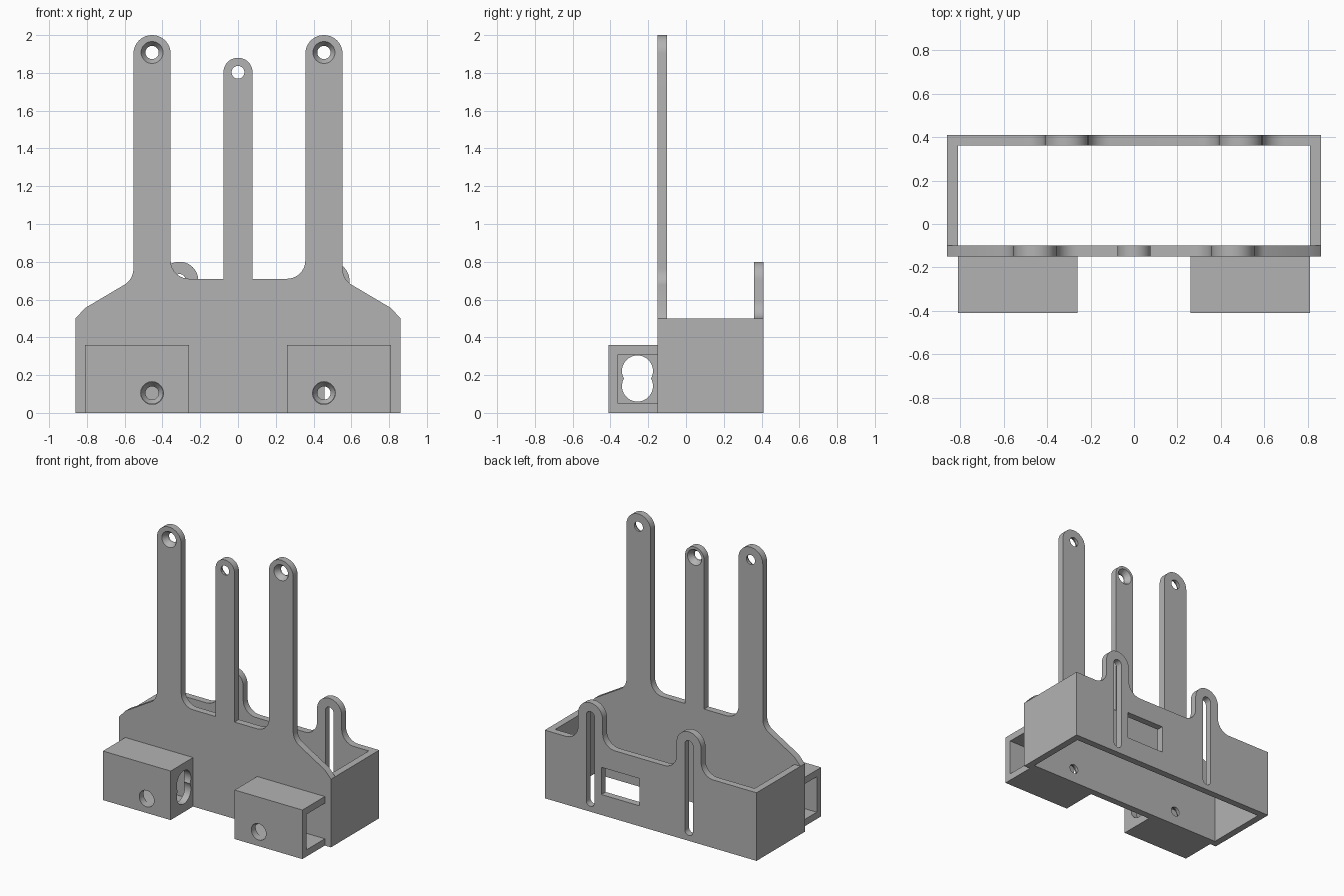
import bpy, bmesh, math
from mathutils import Vector, Matrix

if "Cube" in bpy.data.objects:
    bpy.data.objects.remove(bpy.data.objects["Cube"])

grey = bpy.data.materials.new("plain grey")
grey.diffuse_color = (0.45, 0.45, 0.45, 1)
grey.use_nodes = True
grey.node_tree.nodes["Principled BSDF"].inputs["Base Color"].default_value = grey.diffuse_color


def make(name, bm):
    bmesh.ops.remove_doubles(bm, verts=bm.verts, dist=1e-5)
    bmesh.ops.recalc_face_normals(bm, faces=bm.faces)
    me = bpy.data.meshes.new(name)
    bm.to_mesh(me)
    bm.free()
    me.materials.append(grey)
    ob = bpy.data.objects.new(name, me)
    bpy.context.collection.objects.link(ob)
    return ob


def box(name, x0, x1, y0, y1, z0, z1):
    bm = bmesh.new()
    bmesh.ops.create_cube(bm, size=1)
    for v in bm.verts:
        v.co = ((x0 + x1) / 2 + v.co.x * (x1 - x0),
                (y0 + y1) / 2 + v.co.y * (y1 - y0),
                (z0 + z1) / 2 + v.co.z * (z1 - z0))
    return make(name, bm)


def rounded(points, steps=10):
    """Replace each (x, z, radius) corner by a tangent arc."""
    out = []
    for i, (x, z, r) in enumerate(points):
        p = Vector((x, z))
        if r == 0:
            out.append(p)
            continue
        a = (Vector(points[i - 1][:2]) - p).normalized()
        b = (Vector(points[(i + 1) % len(points)][:2]) - p).normalized()
        half = a.angle(b) / 2
        centre = p + (a + b).normalized() * (r / math.sin(half))
        start = p + a * (r / math.tan(half)) - centre
        end = p + b * (r / math.tan(half)) - centre
        sweep = start.angle_signed(end)
        for k in range(steps + 1):
            t = -sweep * k / steps
            c, s = math.cos(t), math.sin(t)
            out.append(centre + Vector((start.x * c - start.y * s, start.x * s + start.y * c)))
    clean = [q for i, q in enumerate(out) if (q - out[i - 1]).length > 1e-4]
    return clean


def plate(name, points, y0, y1):
    """Extrude an x-z outline from y0 to y1."""
    bm = bmesh.new()
    face = bm.faces.new([bm.verts.new((p.x, y0, p.y)) for p in rounded(points)])
    new = bmesh.ops.extrude_face_region(bm, geom=[face])["geom"]
    bmesh.ops.translate(bm, vec=(0, y1 - y0, 0),
                        verts=[g for g in new if isinstance(g, bmesh.types.BMVert)])
    return make(name, bm)


def cone(centre, r_low, r_high, depth, axis):
    """Round cutter along +x or +y, r_low at the lower end."""
    bm = bmesh.new()
    rot = Matrix.Rotation(math.pi / 2, 4, 'Y') if axis == 'x' else Matrix.Rotation(-math.pi / 2, 4, 'X')
    bmesh.ops.create_cone(bm, cap_ends=True, segments=40, radius1=r_low, radius2=r_high,
                          depth=depth, matrix=Matrix.Translation(centre) @ rot)
    return make("cutter", bm)


def cut(ob, cutters):
    for c in cutters:
        c.hide_render = True
        m = ob.modifiers.new("cut", 'BOOLEAN')
        m.operation, m.solver, m.object = 'DIFFERENCE', 'EXACT', c
    dg = bpy.context.evaluated_depsgraph_get()
    me = bpy.data.meshes.new_from_object(ob.evaluated_get(dg))
    ob.modifiers.clear()
    ob.data = me
    for c in cutters:
        bpy.data.objects.remove(c)


W, T = 0.86, 0.05            # half width, wall thickness
F, B = -0.15, 0.41           # front and back faces
SX, SW, MW = 0.455, 0.0985, 0.077   # strap centre, strap half width, middle half width

# Front plate with three upright straps
right = [(W, 0, 0), (W, 0.5, 0), (0.81, 0.555, 0), (SX + SW, 0.707, 0.1),
         (SX + SW, 2.0, 0.098), (SX - SW, 2.0, 0.098), (SX - SW, 0.71, 0.097),
         (MW, 0.71, 0), (MW, 1.88, 0.0765)]
left = [(-x, z, r) for x, z, r in reversed(right)]
front = plate("front_plate", right + left, F, F + T)

# Screw holes: outer ones countersunk in front, middle one countersunk behind
holes = []
for x in (-SX, SX):
    for z in (0.105, 1.908):
        holes.append(cone((x, F + T / 2, z), 0.035, 0.035, 0.2, 'y'))
        holes.append(cone((x, F + 0.01, z), 0.068, 0.035, 0.05, 'y'))
holes.append(cone((0, F + T / 2, 1.803), 0.034, 0.034, 0.2, 'y'))
holes.append(cone((0, F + T - 0.01, 1.803), 0.034, 0.068, 0.05, 'y'))
cut(front, holes)

# Back plate with two slotted tabs and a window
outline = [(-W, 0, 0), (W, 0, 0), (W, 0.5, 0)]
for x in (0.49, -0.31):
    outline += [(x + 0.1, 0.5, 0.1), (x + 0.1, 0.8, 0.0995),
                (x - 0.1, 0.8, 0.0995), (x - 0.1, 0.5, 0.1)]
outline.append((-W, 0.5, 0))
back = plate("back_plate", outline, B - T, B)
slots = [plate("cutter", [(x + dx, z, 0.0325) for dx, z in
                          ((-0.033, 0.04), (0.033, 0.04), (0.033, 0.735), (-0.033, 0.735))],
               B - 0.15, B + 0.1) for x in (0.49, -0.31)]
cut(back, slots + [box("cutter", 0.09, 0.40, B - 0.15, B + 0.1, 0.15, 0.35)])

# Side walls
box("side_wall_left", -W, -W + T, F + T, B - T, 0, 0.5)
box("side_wall_right", W - T, W, F + T, B - T, 0, 0.5)

# Front pockets: open outward, figure-eight hole in the inner end, screw access in front
for side, s in (("left", -1), ("right", 1)):
    xs = sorted((0.26 * s, 0.81 * s))
    pocket = box("pocket_" + side, *xs, -0.41, F, 0, 0.36)
    cs = sorted((0.31 * s, 0.95 * s))
    cut(pocket, [box("cutter", *cs, -0.36, F + 0.1, 0.05, 0.31),
                 cone((0.28 * s, -0.257, 0.222), 0.082, 0.082, 0.2, 'x'),
                 cone((0.28 * s, -0.257, 0.142), 0.082, 0.082, 0.2, 'x'),
                 cone((SX * s, -0.39, 0.105), 0.06, 0.06, 0.2, 'y')])

# Smooth the curved edges, keep the corners sharp
bpy.ops.object.select_all(action='SELECT')
bpy.context.view_layer.objects.active = front
bpy.ops.object.shade_smooth_by_angle(angle=math.radians(30))
